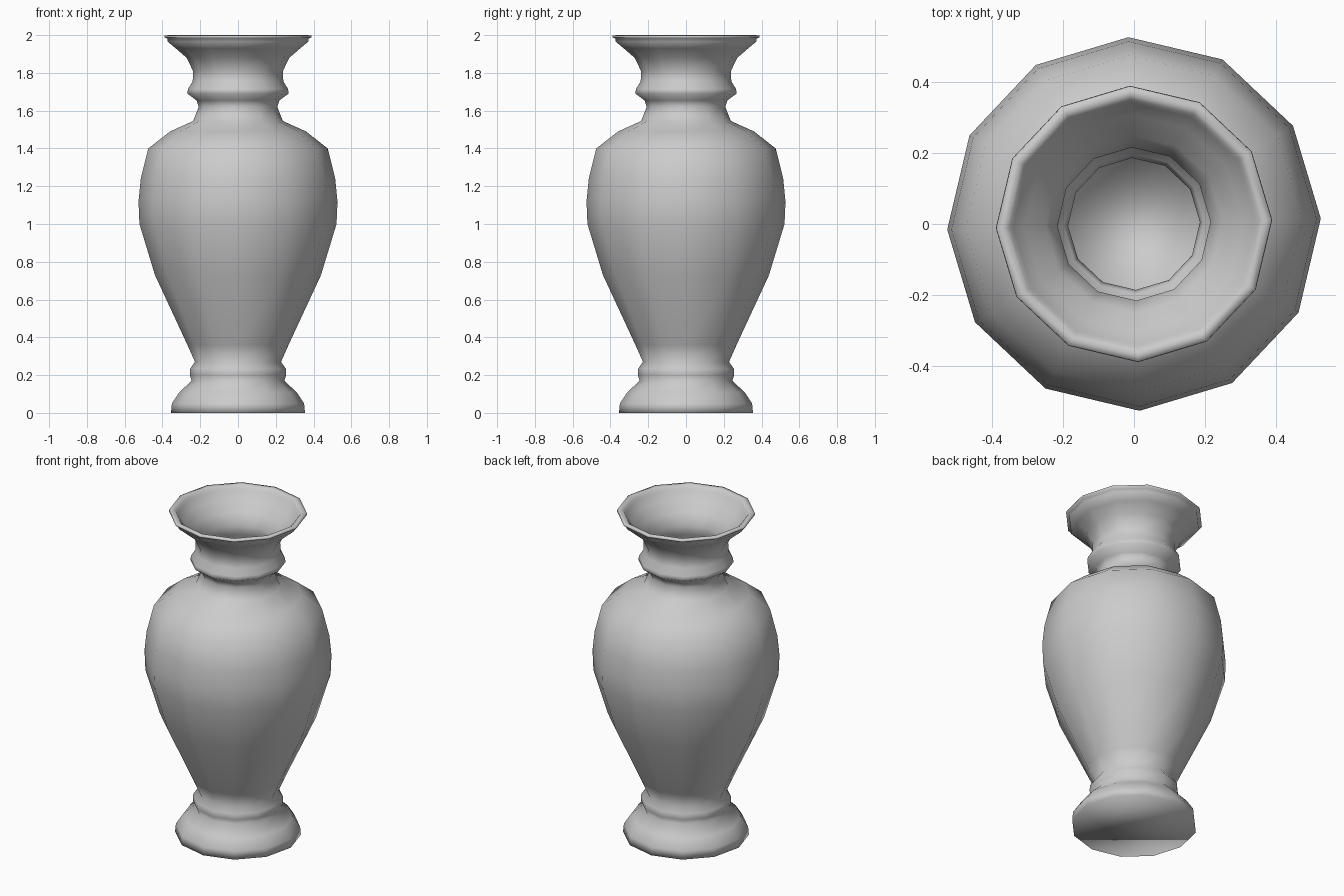
import bpy, bmesh, math
from mathutils import Matrix, Vector

SIDES = 12
WALL = 0.022

cube = bpy.data.objects.get("Cube")
if cube:
    bpy.data.objects.remove(cube, do_unlink=True)

# Single stone-grey material
grey = bpy.data.materials.new("stone_grey")
grey.use_nodes = True
colour = (0.6, 0.6, 0.6, 1)
grey.diffuse_color = colour
grey.node_tree.nodes["Principled BSDF"].inputs["Base Color"].default_value = colour

# Outer silhouette (radius, height), listed from the foot to the lip
foot = [(0.355, 0), (0.35, 0.05), (0.31, 0.11), (0.245, 0.17)]
collar = [(0.255, 0.2), (0.253, 0.235), (0.228, 0.27)]
body = [(0.268, 0.36), (0.44, 0.73), (0.522, 1.0), (0.527, 1.12),
        (0.515, 1.24), (0.475, 1.4), (0.36, 1.49), (0.238, 1.545)]
neck = [(0.208, 1.62), (0.22, 1.655), (0.268, 1.69), (0.265, 1.715),
        (0.24, 1.755), (0.238, 1.81), (0.272, 1.88), (0.33, 1.93)]
lip = [(0.372, 1.965), (0.374, 1.982), (0.39, 1.988), (0.388, 1.998),
       (0.365, 2.0), (0.352, 1.99), (0.342, 1.975)]
outer = foot + collar + body + neck

# Inner wall follows the silhouette down to a raised floor
inner = [(r - WALL, z) for r, z in reversed(outer[1:])]
profile = outer + lip + inner


def lathe(name, points, material):
    """Spin a profile around z and close its two open ends."""
    bm = bmesh.new()
    verts = [bm.verts.new((r, 0, z)) for r, z in points]
    edges = [bm.edges.new(pair) for pair in zip(verts, verts[1:])]
    bmesh.ops.spin(bm, geom=verts + edges, cent=(0, 0, 0), axis=(0, 0, 1),
                   angle=math.tau, steps=SIDES, use_merge=True)
    bmesh.ops.remove_doubles(bm, verts=bm.verts, dist=0.0005)
    bmesh.ops.holes_fill(bm, edges=[e for e in bm.edges if e.is_boundary])
    bmesh.ops.recalc_face_normals(bm, faces=bm.faces)
    bmesh.ops.rotate(bm, verts=bm.verts, cent=Vector(),
                     matrix=Matrix.Rotation(math.radians(1.7), 3, "Z"))
    for face in bm.faces:
        face.smooth = True
    mesh = bpy.data.meshes.new(name)
    bm.to_mesh(mesh)
    bm.free()
    mesh.materials.append(material)
    obj = bpy.data.objects.new(name, mesh)
    bpy.context.collection.objects.link(obj)
    return obj


lathe("vase", profile, grey)
